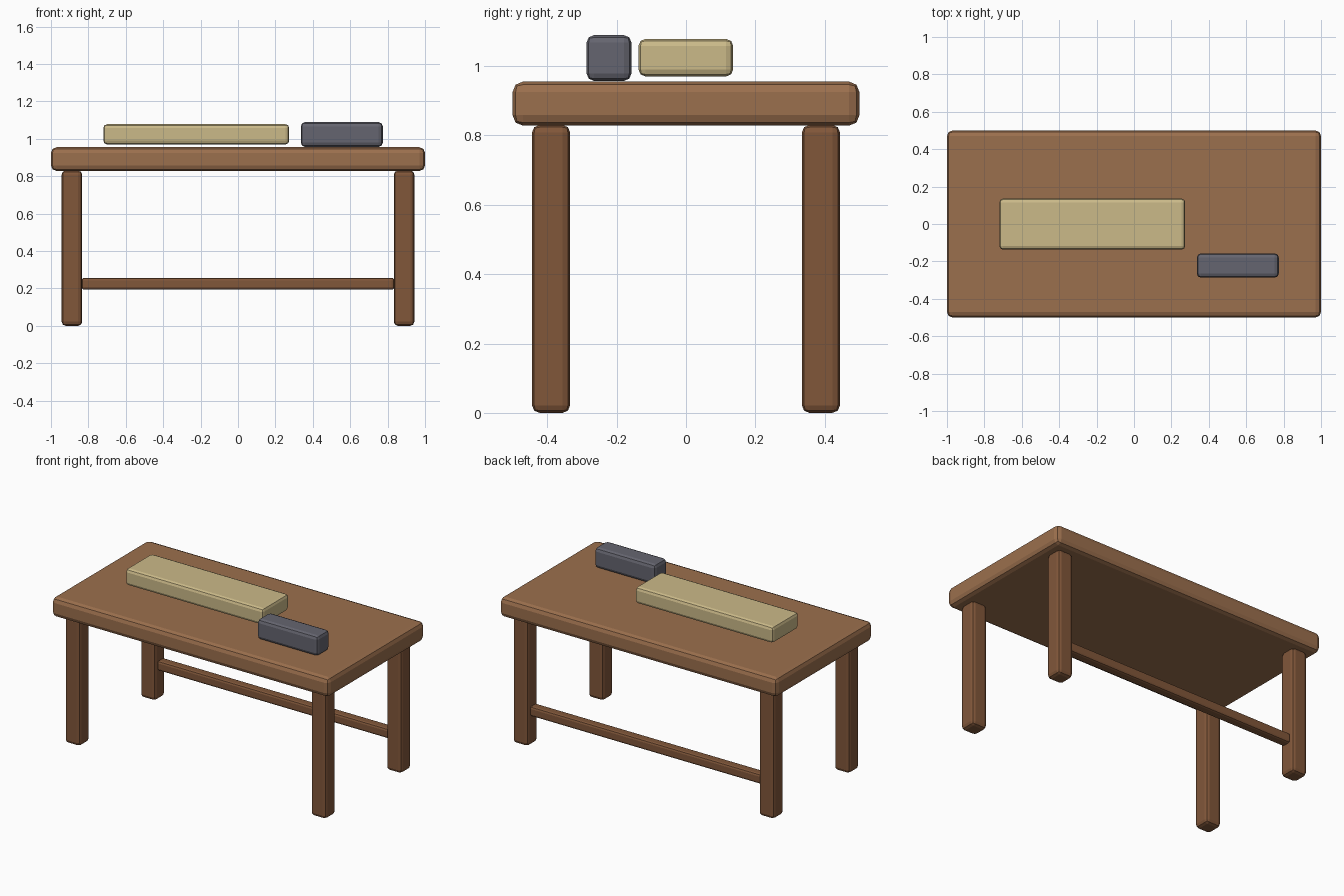
import bpy

if "Cube" in bpy.data.objects:
    bpy.data.objects.remove(bpy.data.objects["Cube"])


def material(name, rgb):
    m = bpy.data.materials.new(name)
    m.diffuse_color = (*rgb, 1.0)
    m.use_nodes = True
    m.node_tree.nodes["Principled BSDF"].inputs["Base Color"].default_value = m.diffuse_color
    return m


TOP_WOOD = material("top_wood", (0.33, 0.16, 0.075))
LEG_WOOD = material("leg_wood", (0.22, 0.095, 0.042))
PALE = material("pale_wood", (0.60, 0.49, 0.25))
STEEL = material("dark_grey", (0.13, 0.13, 0.16))


def box(name, lo, hi, bevel, mat):
    """Bevelled box between two opposite corners."""
    center = [(a + b) / 2 for a, b in zip(lo, hi)]
    bpy.ops.mesh.primitive_cube_add(size=1, location=center)
    ob = bpy.context.object
    ob.name = name
    ob.scale = [b - a for a, b in zip(lo, hi)]
    bpy.ops.object.transform_apply(location=False, rotation=False, scale=True)
    mod = ob.modifiers.new("rounded_edges", "BEVEL")
    mod.width = bevel
    mod.segments = 2
    ob.data.materials.append(mat)
    return ob


# Table top
box("table_top", (-1, -0.5, 0.828), (1, 0.5, 0.955), 0.03, TOP_WOOD)

# Four legs
LX, LY, HALF = 0.888, 0.389, 0.055
for side, sx in (("left", -1), ("right", 1)):
    for end, sy in (("front", -1), ("back", 1)):
        x, y = sx * LX, sy * LY
        box(f"{end}_{side}_leg", (x - HALF, y - HALF, 0),
            (x + HALF, y + HALF, 0.83), 0.022, LEG_WOOD)

# Stretcher between the back legs
box("back_stretcher", (-0.836, LY - 0.032, 0.193), (0.836, LY + 0.032, 0.257),
    0.014, LEG_WOOD)

# Blocks on the bench
box("pale_plank", (-0.72, -0.137, 0.97), (0.274, 0.136, 1.078), 0.02, PALE)
box("dark_block", (0.336, -0.287, 0.957), (0.774, -0.157, 1.089), 0.022, STEEL)
